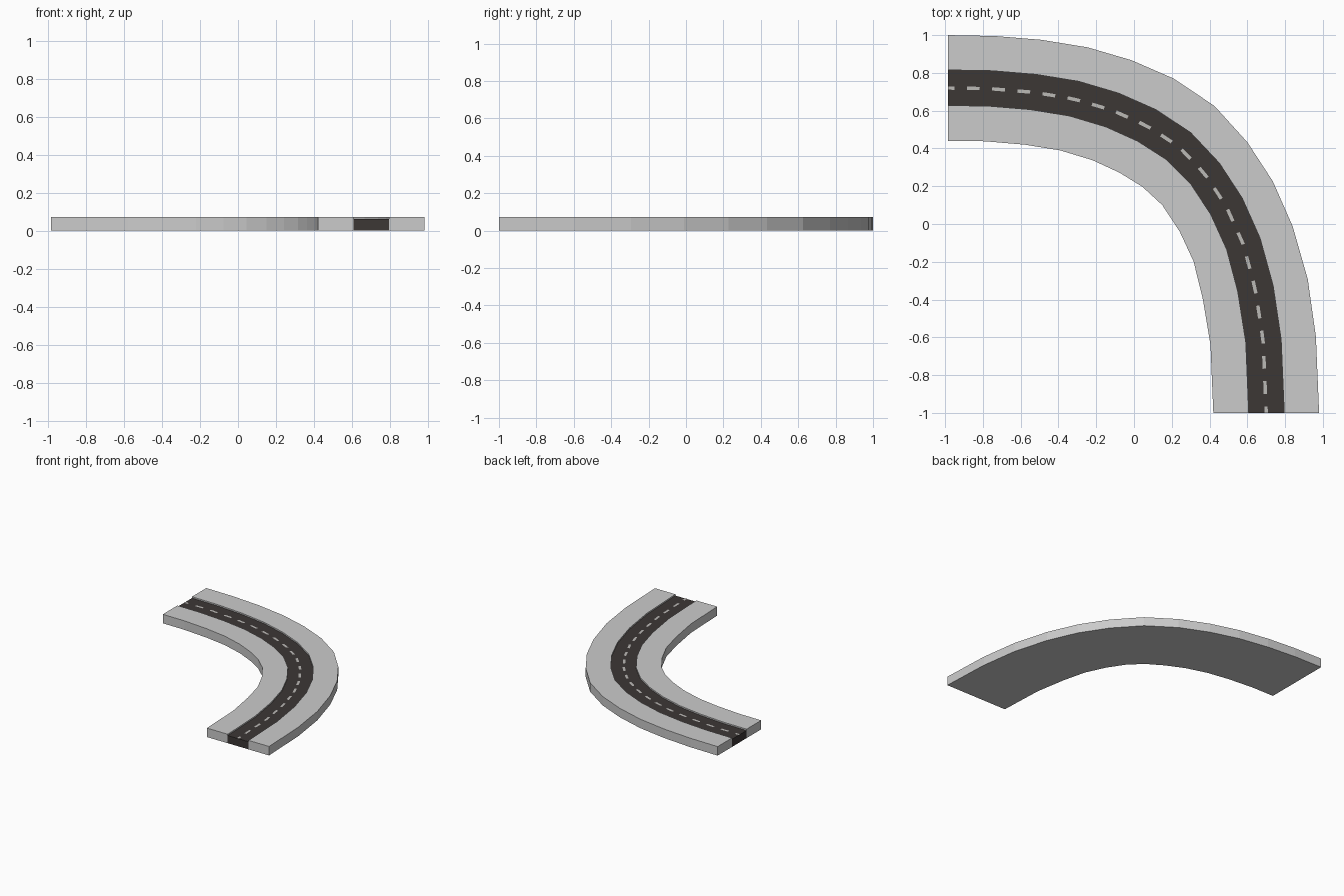
import bpy
from mathutils import Vector

if "Cube" in bpy.data.objects:
    bpy.data.objects.remove(bpy.data.objects["Cube"])

# Outer and inner edges of the bend, paired station by station
OUTER = [(-.985, 1), (-.735, .995), (-.49, .975), (-.245, .935), (-.013, .867),
         (.21, .77), (.426, .625), (.60, .433), (.735, .226), (.84, -.012),
         (.92, -.293), (.963, -.597), (.98, -1)]
INNER = [(-.985, .44), (-.79, .438), (-.578, .42), (-.392, .39), (-.22, .338),
         (-.077, .272), (.045, .197), (.15, .10), (.242, -.04), (.315, -.197),
         (.363, -.39), (.405, -.64), (.42, -1)]
TOP, ROAD_Z = .073, .062
A, B = .335, .67          # road edges as a fraction of the width


def material(name, rgb):
    m = bpy.data.materials.new(name)
    m.diffuse_color = (*rgb, 1)
    m.use_nodes = True
    m.node_tree.nodes["Principled BSDF"].inputs["Base Color"].default_value = m.diffuse_color
    return m


def make(name, verts, faces, mat=None):
    me = bpy.data.meshes.new(name)
    me.from_pydata(verts, [], faces)
    ob = bpy.data.objects.new(name, me)
    bpy.context.collection.objects.link(ob)
    if mat:
        me.materials.append(mat)
    return ob


def rail(i, f):
    return Vector(INNER[i]).lerp(Vector(OUTER[i]), f)


def sweep(name, ring, mat=None, skip=()):
    """Sweep a closed (fraction, height) ring along the bend, omitting hidden sides."""
    n, count = len(ring), len(OUTER)
    verts = [(*rail(i, f), z) for i in range(count) for f, z in ring]
    faces = [(i * n + k, i * n + (k + 1) % n, (i + 1) * n + (k + 1) % n, (i + 1) * n + k)
             for i in range(count - 1) for k in range(n) if k not in skip]
    faces += [tuple(reversed(range(n))), tuple(range((count - 1) * n, count * n))]
    return make(name, verts, faces, mat)


asphalt = material("asphalt", (.045, .038, .036))
paint = material("paint", (.5, .49, .47))

# Pavements: the side buried against the road is left out
sweep("inner_pavement", [(0, 0), (0, TOP), (A, TOP), (A, ROAD_Z), (A, 0)], skip={3})
sweep("outer_pavement", [(B, 0), (B, ROAD_Z), (B, TOP), (1, TOP), (1, 0)], skip={0})

# Road bed, with a grey underside strip
sweep("road", [(A, 0), (A, ROAD_Z), (B, ROAD_Z), (B, 0)], asphalt, skip={0, 2, 3})
n = len(OUTER)
make("underside", [(*rail(i, f), 0) for i in range(n) for f in (A, B)],
     [(2 * i, 2 * i + 1, 2 * i + 3, 2 * i + 2) for i in range(n - 1)])

# Dashed centre line: evenly spaced along the path, half dashes at the ends
lengths = [0]
for i in range(n - 1):
    lengths.append(lengths[-1] + (rail(i + 1, .5) - rail(i, .5)).length)
total = lengths[-1]


def at(s, f):
    s = min(max(s, 0), total)
    i = max(k for k in range(n - 1) if lengths[k] <= s)
    t = (s - lengths[i]) / (lengths[i + 1] - lengths[i])
    return (*rail(i, f).lerp(rail(i + 1, f), t), ROAD_Z + .002)


verts, faces = [], []
period, half, w = total / 21, .034, .016
for d in range(22):
    b = len(verts)
    s0, s1 = d * period - half, d * period + half
    verts += [at(s0, .5 - w), at(s1, .5 - w), at(s1, .5 + w), at(s0, .5 + w)]
    faces.append((b, b + 1, b + 2, b + 3))
make("centre_dashes", verts, faces, paint)
